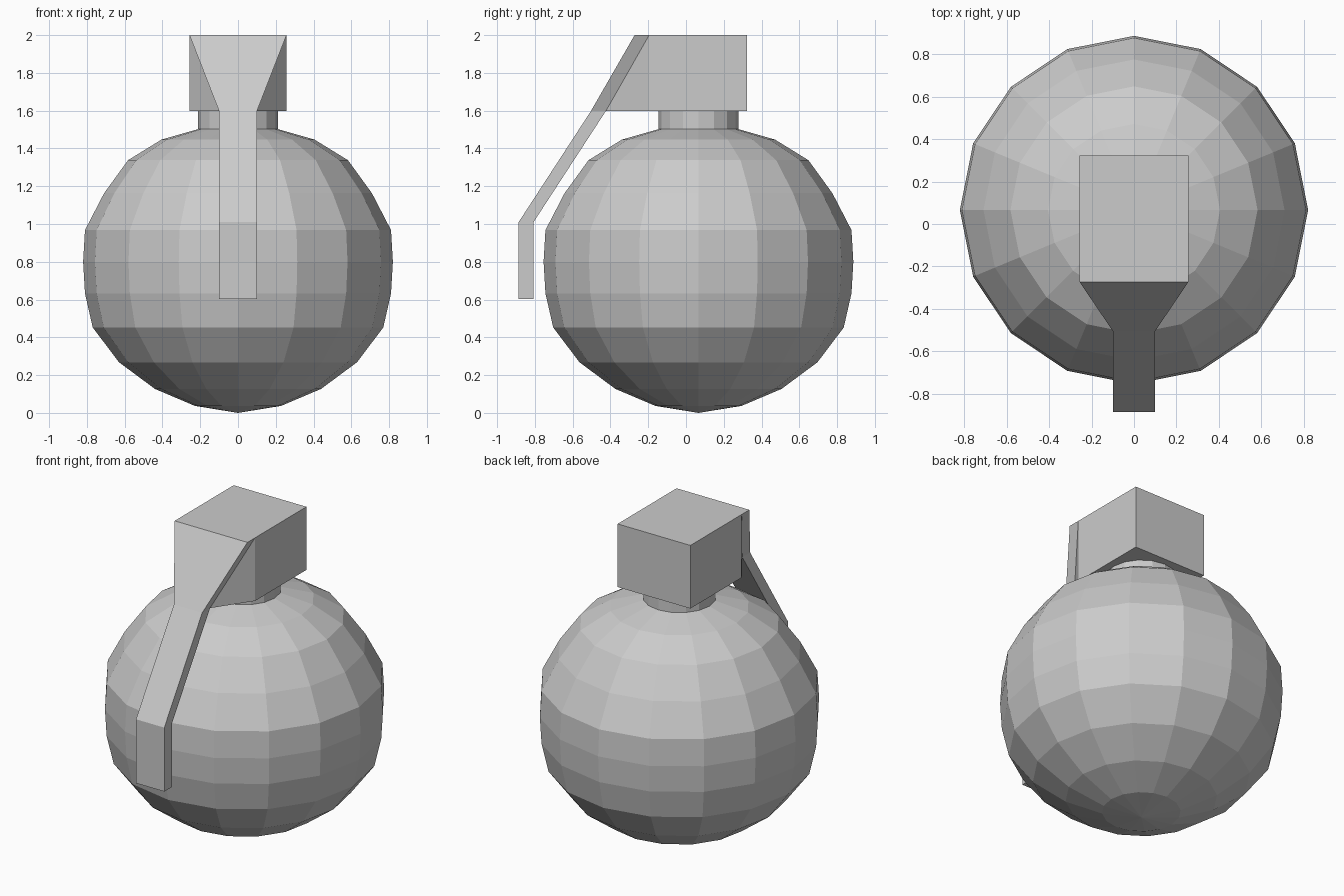
import bpy, bmesh
from math import sin, cos, tau

if "Cube" in bpy.data.objects:
    bpy.data.objects.remove(bpy.data.objects["Cube"])

CY = 0.066   # y of the round body's axis
SIDES = 16


def finish(name, bm):
    bmesh.ops.recalc_face_normals(bm, faces=bm.faces)
    mesh = bpy.data.meshes.new(name)
    bm.to_mesh(mesh)
    bm.free()
    obj = bpy.data.objects.new(name, mesh)
    bpy.context.collection.objects.link(obj)
    return obj


def lathe(name, profile):
    """Flat-sided turned shape; a radius of 0 makes a pole."""
    bm = bmesh.new()
    rings = []
    for r, z in profile:
        n = SIDES if r else 1
        rings.append([bm.verts.new((r * cos(tau * i / SIDES), CY + r * sin(tau * i / SIDES), z))
                      for i in range(n)])
    for a, b in zip(rings, rings[1:]):
        for i in range(SIDES):
            j = (i + 1) % SIDES
            corners = [a[i % len(a)], a[j % len(a)], b[j % len(b)], b[i % len(b)]]
            bm.faces.new(list(dict.fromkeys(corners)))
    return finish(name, bm)


# Faceted round body
lathe("body", [(0, 0), (0.228, 0.037), (0.44, 0.127), (0.63, 0.268), (0.769, 0.452),
               (0.81, 0.632), (0.82, 0.80), (0.81, 0.968), (0.709, 1.163),
               (0.582, 1.338), (0.405, 1.447), (0.212, 1.502)])

# Short neck
lathe("neck", [(0.212, 1.502), (0.212, 1.597)])

# Fuse head: block whose lower front tapers out to the lever
bm = bmesh.new()
for s in (-1, 1):
    for x, y, z in [(0.257, 0.323, 1.597), (0.257, 0.323, 2), (0.257, -0.195, 2),
                    (0.257, -0.195, 1.597), (0.1, -0.425, 1.597)]:
        bm.verts.new((s * x, y, z))
bmesh.ops.convex_hull(bm, input=bm.verts)
bmesh.ops.dissolve_limit(bm, angle_limit=0.01, verts=bm.verts, edges=bm.edges)
finish("fuse_head", bm)

# Safety lever: bent strip, wide at the top (half width, outer y, inner y, z)
bm = bmesh.new()
stations = []
for w, outer, inner, z in [(0.257, -0.272, -0.195, 2), (0.1, -0.504, -0.425, 1.597),
                           (0.1, -0.886, -0.807, 1.01), (0.1, -0.886, -0.807, 0.602)]:
    stations.append([bm.verts.new(p) for p in
                     [(-w, outer, z), (w, outer, z), (w, inner, z), (-w, inner, z)]])
for a, b in zip(stations, stations[1:]):
    for i in range(4):
        j = (i + 1) % 4
        bm.faces.new((a[i], a[j], b[j], b[i]))
bm.faces.new(stations[0])
bm.faces.new(stations[-1])
finish("safety_lever", bm)
